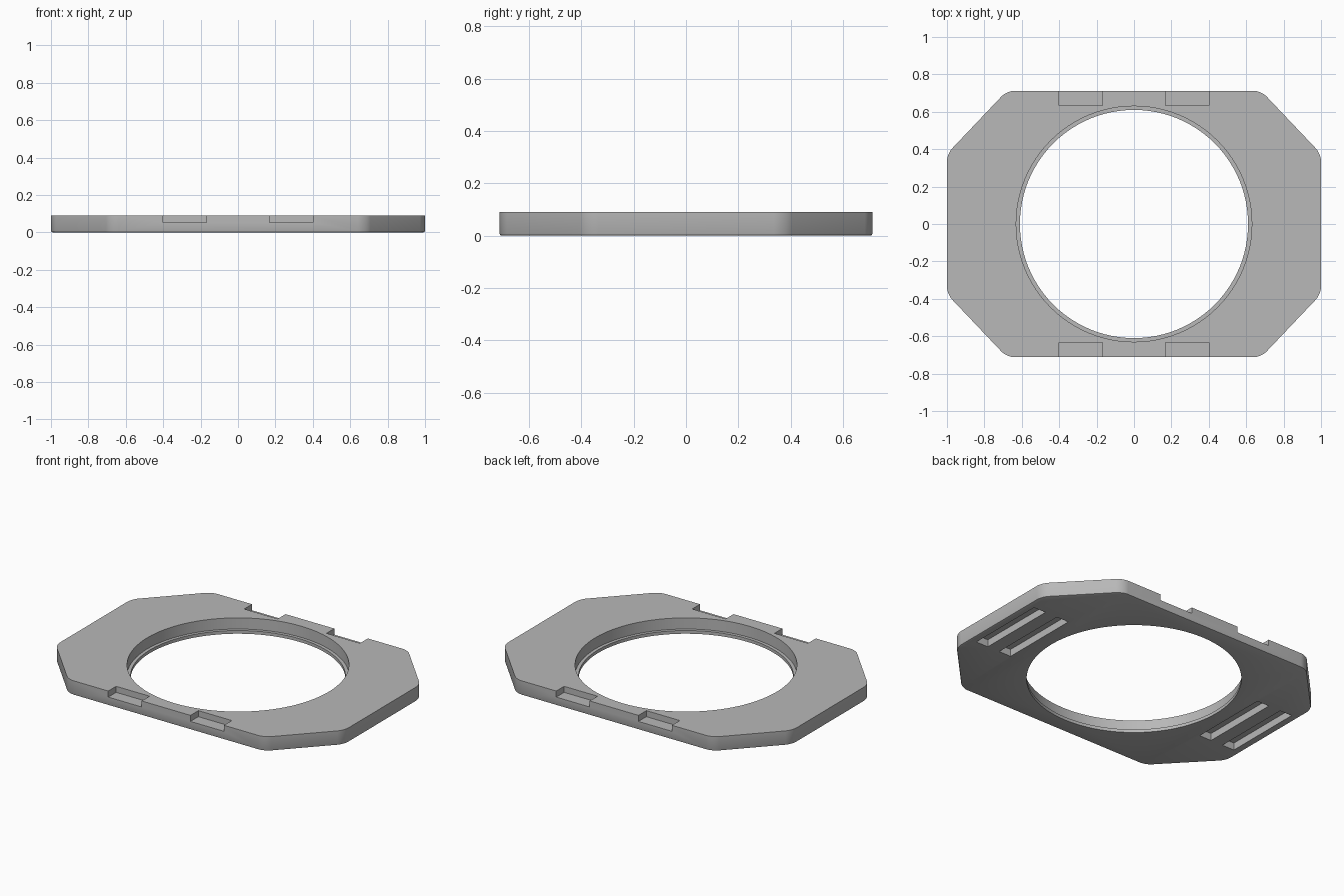
import bpy, bmesh
from mathutils import Matrix

if "Cube" in bpy.data.objects:
    bpy.data.objects.remove(bpy.data.objects["Cube"], do_unlink=True)

HEIGHT = 0.09
HALF_Y = 0.712

grey = bpy.data.materials.new("matte_grey")
grey.use_nodes = True
grey.diffuse_color = (0.48, 0.48, 0.48, 1)
grey.node_tree.nodes["Principled BSDF"].inputs["Base Color"].default_value = (0.48, 0.48, 0.48, 1)


def to_object(name, bm):
    bmesh.ops.recalc_face_normals(bm, faces=bm.faces)
    mesh = bpy.data.meshes.new(name)
    bm.to_mesh(mesh)
    bm.free()
    mesh.materials.append(grey)
    obj = bpy.data.objects.new(name, mesh)
    bpy.context.collection.objects.link(obj)
    return obj


def box(name, x, y, z):
    """Box from (low, high) pairs on each axis."""
    bm = bmesh.new()
    bmesh.ops.create_cube(bm, size=1)
    for v in bm.verts:
        for axis, (low, high) in enumerate((x, y, z)):
            v.co[axis] = high if v.co[axis] > 0 else low
    return to_object(name, bm)


def cylinder(name, radius, low, high):
    bm = bmesh.new()
    bmesh.ops.create_cone(bm, cap_ends=True, segments=96, radius1=radius, radius2=radius,
                          depth=high - low, matrix=Matrix.Translation((0, 0, (low + high) / 2)))
    return to_object(name, bm)


def cut(target, cutter):
    cutter.hide_render = True
    bpy.context.view_layer.objects.active = target
    mod = target.modifiers.new("cut", 'BOOLEAN')
    mod.operation = 'DIFFERENCE'
    mod.solver = 'EXACT'
    mod.object = cutter
    bpy.ops.object.modifier_apply(modifier=mod.name)
    bpy.data.objects.remove(cutter, do_unlink=True)


# Octagonal plate with rounded corners and a softened bottom rim
quarter = [(1, 0.375), (0.68, HALF_Y)]
outline = quarter + [(-x, y) for x, y in reversed(quarter)]
outline += [(-x, -y) for x, y in outline]
bm = bmesh.new()
face = bm.faces.new([bm.verts.new((x, y, 0)) for x, y in outline])
extruded = bmesh.ops.extrude_face_region(bm, geom=[face])["geom"]
bmesh.ops.translate(bm, vec=(0, 0, HEIGHT),
                    verts=[g for g in extruded if isinstance(g, bmesh.types.BMVert)])
uprights = [e for e in bm.edges if abs(e.verts[0].co.z - e.verts[1].co.z) > 0.01]
bmesh.ops.bevel(bm, geom=uprights, offset=0.04, segments=6, profile=0.5, affect='EDGES')
rim = [e for e in bm.edges if all(v.co.z < 0.001 for v in e.verts)]
bmesh.ops.bevel(bm, geom=rim, offset=0.008, segments=2, profile=0.5, affect='EDGES')
plate = to_object("adapter_plate", bm)

# Round opening with a thin retaining lip at the bottom
cut(plate, cylinder("opening_cutter", 0.61, -0.1, 0.2))
cut(plate, cylinder("recess_cutter", 0.63, 0.02, 0.2))

for side in (-1, 1):
    # Clip notches in the top of the front and back edges
    for x in (-0.285, 0.285):
        y = sorted((side * 0.634, side * 0.8))
        cut(plate, box("notch_cutter", (x - 0.116, x + 0.116), y, (0.052, 0.2)))
    # Blind strap slots under both ends
    for x in (0.743, 0.912):
        cut(plate, box("slot_cutter", (side * x - 0.042, side * x + 0.042),
                       (-0.255, 0.255), (-0.1, 0.045)))

bpy.ops.object.select_all(action='DESELECT')
plate.select_set(True)
bpy.context.view_layer.objects.active = plate
bpy.ops.object.shade_smooth_by_angle(angle=0.5)
